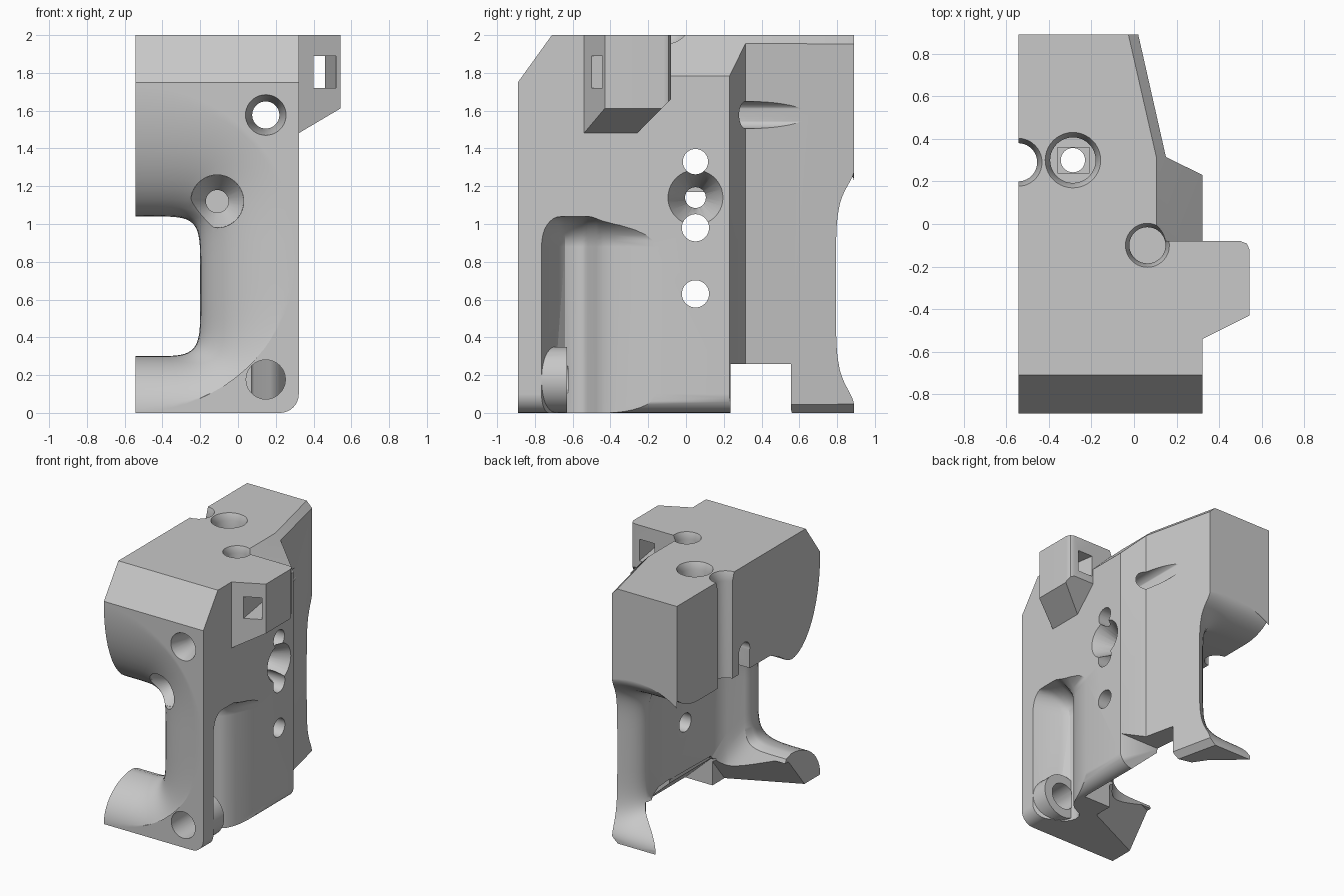
import bpy, bmesh, math

cube = bpy.data.objects.get("Cube")
if cube:
    bpy.data.objects.remove(cube, do_unlink=True)

grey = bpy.data.materials.new("light_grey")
grey.use_nodes = True
grey.diffuse_color = (0.58, 0.58, 0.58, 1)
grey.node_tree.nodes["Principled BSDF"].inputs["Base Color"].default_value = (0.58, 0.58, 0.58, 1)


def place(axis, p, w):
    """Lift a 2D point into space at distance w along the axis."""
    u, v = p
    return {"X": (w, u, v), "Y": (u, w, v), "Z": (u, v, w)}[axis]


def loft(name, rings):
    """Closed solid through a list of rings with equal point counts."""
    bm = bmesh.new()
    vs = [[bm.verts.new(p) for p in ring] for ring in rings]
    n = len(vs[0])
    for a, b in zip(vs, vs[1:]):
        for i in range(n):
            j = (i + 1) % n
            bm.faces.new((a[i], a[j], b[j], b[i]))
    bm.faces.new(vs[0])
    bm.faces.new(vs[-1])
    bmesh.ops.recalc_face_normals(bm, faces=bm.faces)
    me = bpy.data.meshes.new(name)
    bm.to_mesh(me)
    bm.free()
    me.materials.append(grey)
    ob = bpy.data.objects.new(name, me)
    bpy.context.collection.objects.link(ob)
    return ob


def prism(name, axis, pts, a, b):
    return loft(name, [[place(axis, p, w) for p in pts] for w in (a, b)])


def circle(c, r, n=40):
    return [(c[0] + r * math.cos(math.tau * i / n), c[1] + r * math.sin(math.tau * i / n))
            for i in range(n)]


def cylinder(name, axis, c, r, a, b, r2=None):
    return loft(name, [[place(axis, p, a) for p in circle(c, r)],
                       [place(axis, p, b) for p in circle(c, r2 or r)]])


def combine(ob, other, operation="DIFFERENCE"):
    mod = ob.modifiers.new("cut", "BOOLEAN")
    mod.object = other
    mod.operation = operation
    mod.solver = "EXACT"
    bpy.context.view_layer.objects.active = ob
    bpy.ops.object.modifier_apply(modifier=mod.name)
    bpy.data.objects.remove(other, do_unlink=True)


# Main block: the overlap of its plan, side and front outlines
body = prism("duct_body", "Z", [(-.543, -.89), (.322, -.89), (.322, .23), (.15, .315),
                                (.02, .89), (-.543, .89)], -.1, 2.1)
side = prism("side_outline", "X", [(-.89, 0), (.89, 0), (.89, 2), (-.71, 2), (-.89, 1.75)], -1, 1)
combine(body, side, "INTERSECT")
corner = [(.222 + .1 * math.sin(a), .1 - .1 * math.cos(a))
          for a in [math.pi / 16 * i for i in range(9)]]
front = prism("front_outline", "Y", [(-1, 0)] + corner + [(.322, 3), (-1, 3)], -1, 1)
combine(body, front, "INTERSECT")

# Sloping top edge toward the back, and a small one under the rear leg
edge = [[(a - .1, y, 2.1), (a + .5, y, 1.5), (a + .5, y, 2.1)]
        for y, a in ((-.08, .105), (.315, .105), (.95, -.04))]
combine(body, loft("edge_cutter", edge))
leg_edge = [[(a - .06, y, -.01), (a + .01, y, .055), (a + .1, y, -.01)]
            for y, a in ((.5, .109), (.95, .006))]
combine(body, loft("leg_edge_cutter", leg_edge))

# Latch tab on the side
tab = prism("tab", "Z", [(.2, -.54), (.322, -.54), (.543, -.43), (.543, -.12), (.53, -.092),
                         (.5, -.08), (.2, -.08)], 1.3, 2)
combine(tab, prism("tab_front", "Y", [(.1, 1.35), (.54, 1.61), (.6, 1.645), (.6, 2.2), (.1, 2.2)],
                   -1, 1), "INTERSECT")
combine(tab, prism("tab_side", "X", [(-.7, 1.2), (-.54, 1.2), (0, 1.74), (0, 2.2), (-.7, 2.2)],
                   -1, 1), "INTERSECT")
combine(body, tab, "UNION")
slot = [[(x, y, 1.72), (x + .13, y, 1.72), (x + .13, y, 1.89), (x, y, 1.89)]
        for x, y in ((.415, -.6), (.327, -.05))]
combine(body, loft("tab_slot", slot))

# Side pocket with a rounded top, and the screw boss standing in it
plan = [(.4, -.78), (.322, -.765), (.27, -.745), (.12, -.68), (.075, -.64), (.06, -.59),
        (.065, -.55), (.085, -.52), (.17, -.475), (.21, -.44), (.24, -.38), (.36, -.06),
        (.7, -.06), (.7, -.78)]
levels = [(-.2, 0)] + [(.88 + .16 * math.sin(a), .24 * (1 - math.cos(a)))
                       for a in [math.pi / 16 * i for i in range(9)]]
combine(body, loft("pocket", [[(x + out, y, z) for x, y in plan] for z, out in levels]))
combine(body, cylinder("boss", "Y", (.147, .176), .174, -.88, -.63), "UNION")


# Air duct: round bell mouths at front and back, boxy throat between
def section(y, right, lo, hi, cx, n):
    ring = []
    for i in range(72):
        a = math.tau * (i + .5) / 72
        c, s = math.cos(a), math.sin(a)
        ring.append((cx + (right - cx) * math.copysign(abs(c) ** (2 / n), c), y,
                     (lo + hi) / 2 + (hi - lo) / 2 * math.copysign(abs(s) ** (2 / n), s)))
    return ring


def mouth(outer, throat, steps=12):
    rings = []
    for i in range(steps + 1):
        a = math.pi / 2 * i / steps
        t, d = math.sin(a), 1 - math.cos(a)
        mix = [p + (q - p) * t for p, q in zip(outer, throat)]
        mix[0] = outer[0] + (throat[0] - outer[0]) * d
        rings.append(section(*mix))
    return rings


front_mouth = (-.89, .318, .006, 1.724, -.54, 2)
front_throat = (-.53, -.2, .3, 1.04, -.54, 6)
back_mouth = (.89, .47, .009, 1.311, -.18, 2)
back_throat = (.61, -.1, .18, 1.16, -.5, 6)
middle = [section(*s) for s in ((-.47, -.18, .28, 1.06, -.54, 6), (-.38, -.09, .1, 1.12, -.54, 7),
                                (-.27, -.035, -.1, 1.17, -.54, 8), (.2, -.025, -.1, 1.17, -.54, 8),
                                (.4, -.04, .08, 1.16, -.52, 8))]
rings = [section(-.95, *front_mouth[1:])] + mouth(front_mouth, front_throat) + middle
rings += mouth(back_mouth, back_throat)[::-1] + [section(.95, *back_mouth[1:])]
combine(body, loft("duct", rings))

# Undercut that thins the front lip, and a slanted cut under the side wall
undercut = [[(x, y, -.1), (x, y, 0), (x, y + .2, .25), (x, .25, .25), (x, .25, -.1)]
            for x, y in ((-.7, -.77), (-.02, -.45))]
combine(body, loft("lip_undercut", undercut))
combine(body, prism("wall_undercut", "Y", [(-.1, .22), (-.02, .22), (.24, -.02), (-.1, -.02)],
                    -.3, .25))

# Open floor beside the rear leg
combine(body, prism("floor_notch", "Z", [(.5, .235), (.5, .555), (.07, .555), (-.06, .585),
                                         (-.13, .69), (-.37, .9), (-1, .9), (-1, .235)], -.1, .26))

# Holes: axis, centre, radius, start, end, end radius
holes = [
    ("Y", (.147, 1.577), .072, -1, 1, None),
    ("Y", (.147, 1.577), .11, -.9, -.75, .072),
    ("Y", (.147, .177), .104, -1, -.625, None),
    ("Y", (-.11, 1.12), .14, -1, -.72, None),
    ("Y", (-.11, 1.12), .14, -.721, -.6, .06),
    ("Y", (-.11, 1.12), .06, -.7, -.54, None),
    ("X", (.05, 1.33), .067, -1, 1, None),
    ("X", (.05, .98), .072, -.3, 1, None),
    ("X", (.05, .63), .072, -.3, 1, None),
    ("X", (.05, 1.14), .055, -.3, 1, None),
    ("X", (.05, 1.14), .05, .14, .34, .155),
    ("Z", (-.287, .3), .107, 1.85, 2.2, None),
    ("Z", (-.287, .3), .107, 1.95, 2.01, .135),
    ("Z", (-.287, .3), .057, 1, 2.2, None),
    ("Z", (-.545, .29), .09, 1, 2.2, None),
    ("Z", (-.545, .29), .09, 1.93, 2.01, .116),
    ("Z", (.063, -.1), .085, 1.7, 2.2, None),
    ("Z", (.063, -.1), .085, 1.95, 2.01, .107),
]
for axis, c, r, a, b, r2 in holes:
    combine(body, cylinder("hole", axis, c, r, a, b, r2))

# Square nut seat under the top hole, and the slot below the upper side hole
combine(body, prism("nut_seat", "Z", [(-.36, .24), (-.21, .24), (-.21, .36), (-.36, .36)],
                    1.75, 1.9))
combine(body, prism("ceiling_slot", "X", [(-.016, 1), (.116, 1), (.116, 1.33), (-.016, 1.33)],
                    -1, -.4))

# Smooth curved walls, crisp edges
bpy.ops.object.select_all(action="DESELECT")
body.select_set(True)
bpy.context.view_layer.objects.active = body
bpy.ops.object.shade_smooth_by_angle(angle=math.radians(30))
weighted = body.modifiers.new("flat_faces", "WEIGHTED_NORMAL")
weighted.keep_sharp = True
